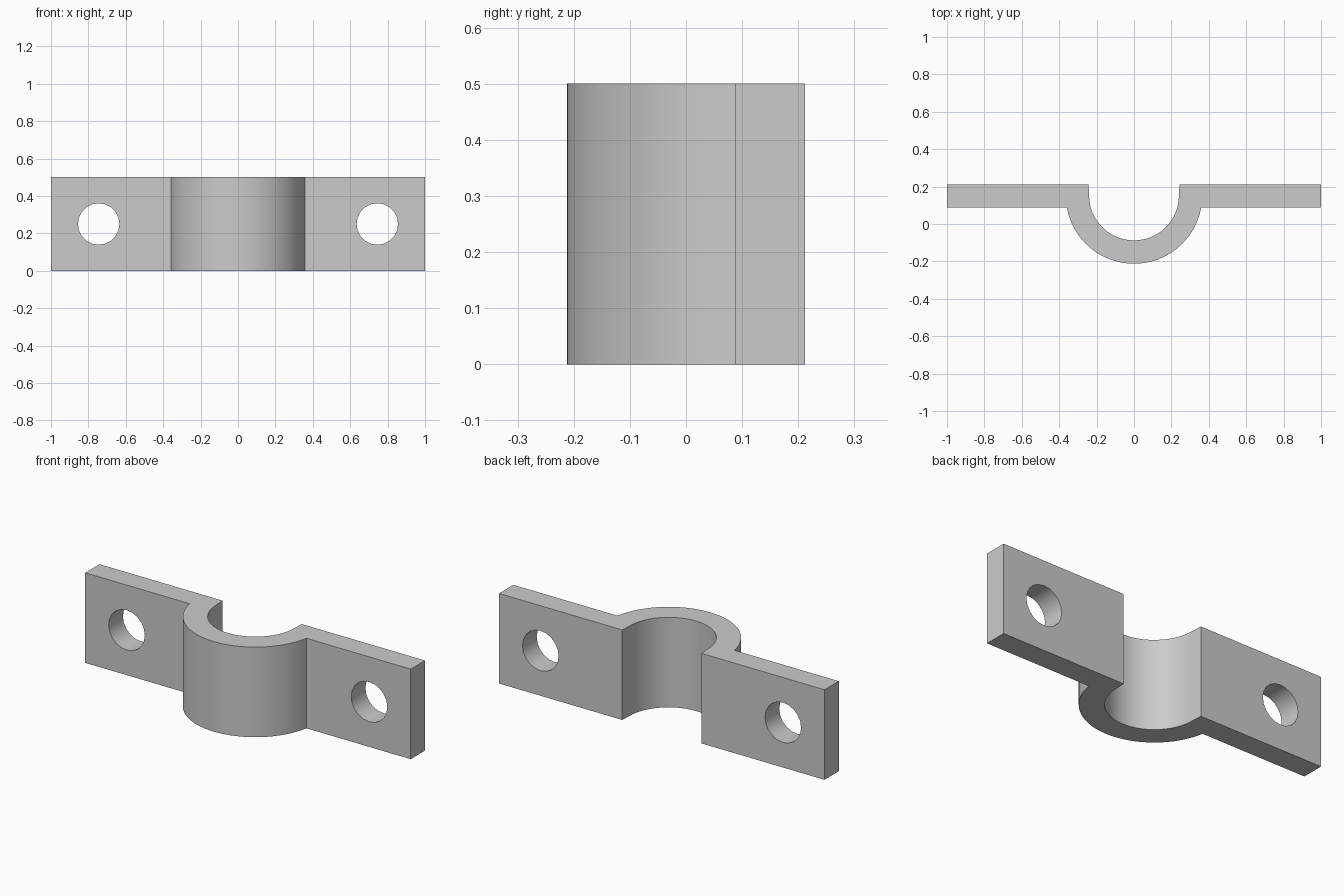
import bpy
import bmesh
from math import sin, cos, pi, asin, radians
from mathutils import Matrix, Vector

default = bpy.data.objects.get("Cube")
if default:
    bpy.data.objects.remove(default, do_unlink=True)

HEIGHT = 0.5
FRONT, BACK = 0.0875, 0.2125      # depth of the mounting tabs
ARC_Y = 0.1525                    # centre of the half ring
R_IN, R_OUT = 0.24, 0.365
LIP = 0.243                       # half width of the opening at the back
HOLE_X, HOLE_R = 0.745, 0.111
STEPS = 32

grey = bpy.data.materials.new("plain grey")
grey.use_nodes = True
colour = (0.6, 0.6, 0.6, 1)
grey.diffuse_color = colour
grey.node_tree.nodes["Principled BSDF"].inputs["Base Color"].default_value = colour


def arc(radius, start, end):
    """Points on the ring, turning from one angle to the other."""
    angles = [start + (end - start) * i / STEPS for i in range(STEPS + 1)]
    return [(radius * cos(a), ARC_Y + radius * sin(a)) for a in angles]


def make_object(name, bm):
    bmesh.ops.recalc_face_normals(bm, faces=bm.faces)
    mesh = bpy.data.meshes.new(name)
    bm.to_mesh(mesh)
    bm.free()
    mesh.materials.append(grey)
    obj = bpy.data.objects.new(name, mesh)
    bpy.context.collection.objects.link(obj)
    return obj


# Strap: the plan outline of both tabs and the half ring, extruded upwards
dip = asin((ARC_Y - FRONT) / R_OUT)
outline = [(-1, BACK), (-1, FRONT)]
outline += arc(R_OUT, pi + dip, 2 * pi - dip)
outline += [(1, FRONT), (1, BACK), (LIP, BACK)]
outline += arc(R_IN, 2 * pi, pi)
outline += [(-LIP, BACK)]

bm = bmesh.new()
base = bm.faces.new([bm.verts.new((x, y, 0)) for x, y in outline])
raised = bmesh.ops.extrude_face_region(bm, geom=[base], use_keep_orig=True)
top = [v for v in raised["geom"] if isinstance(v, bmesh.types.BMVert)]
bmesh.ops.translate(bm, verts=top, vec=Vector((0, 0, HEIGHT)))
strap = make_object("clamp_strap", bm)

# Bolt holes: one cutter on each tab
bm = bmesh.new()
for side in (-1, 1):
    place = Matrix.Translation((side * HOLE_X, (FRONT + BACK) / 2, HEIGHT / 2))
    bmesh.ops.create_cone(bm, cap_ends=True, segments=20, radius1=HOLE_R,
                          radius2=HOLE_R, depth=0.4,
                          matrix=place @ Matrix.Rotation(pi / 2, 4, "X"))
cutter = make_object("bolt_hole_cutter", bm)
cutter.hide_render = True

cut = strap.modifiers.new("bolt_holes", "BOOLEAN")
cut.operation = "DIFFERENCE"
cut.solver = "EXACT"
cut.object = cutter

# Apply the cut, then smooth the curved walls only
for obj in bpy.context.selected_objects:
    obj.select_set(False)
bpy.context.view_layer.objects.active = strap
strap.select_set(True)
bpy.ops.object.modifier_apply(modifier=cut.name)
bpy.data.objects.remove(cutter, do_unlink=True)
bpy.ops.object.shade_smooth_by_angle(angle=radians(25))
